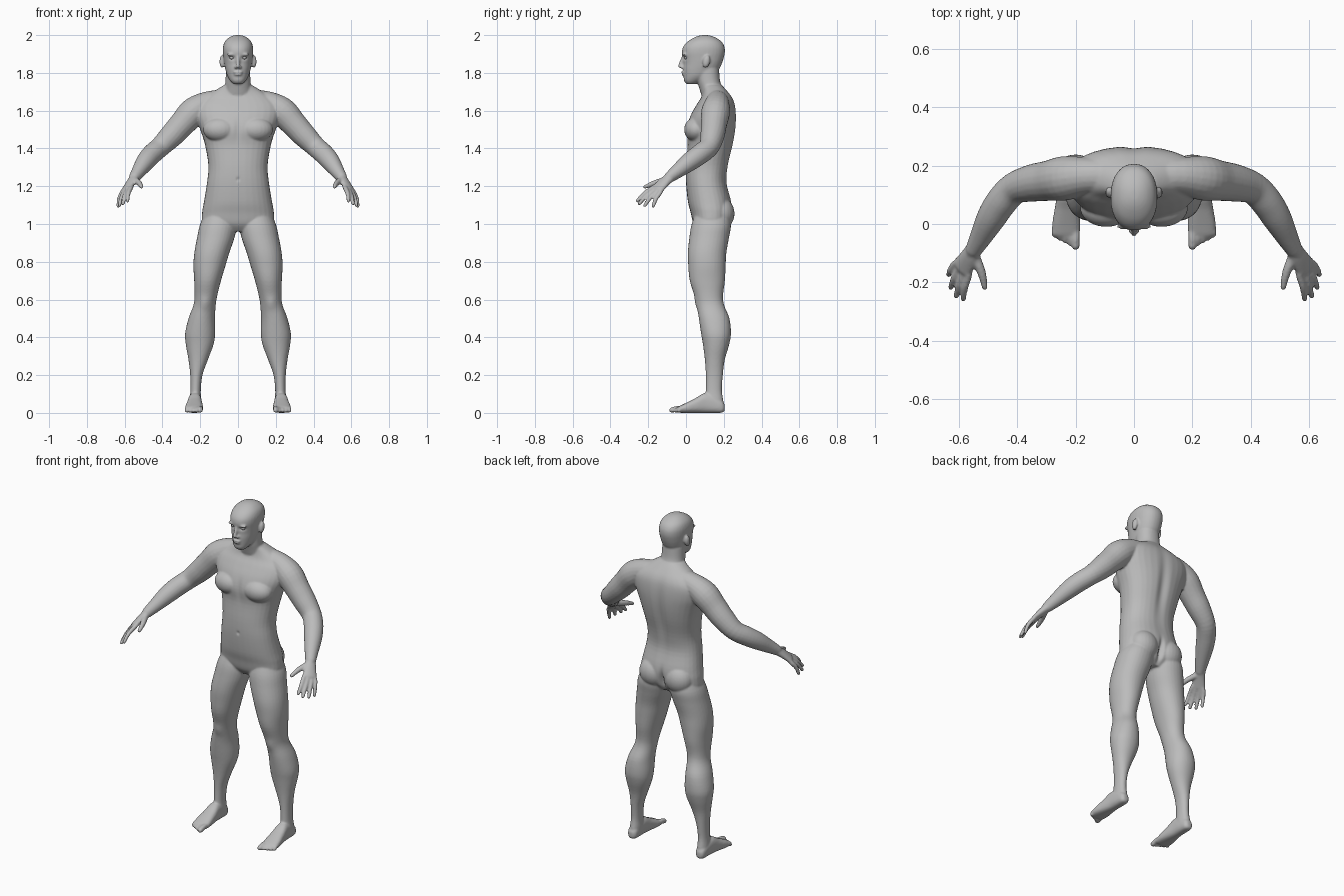
import bpy, bmesh, math
from mathutils import Vector, Matrix

skin = bpy.data.materials.new("grey_skin")
skin.diffuse_color = (0.5, 0.5, 0.5, 1)
bm = bmesh.new()
SEG = 32


def refine(rows, n=4):
    """Catmull-Rom interpolation of number rows."""
    out = []
    for i in range(len(rows) - 1):
        p0, p1 = rows[max(i - 1, 0)], rows[i]
        p2, p3 = rows[i + 1], rows[min(i + 2, len(rows) - 1)]
        for k in range(n):
            t = k / n
            out.append([0.5 * (2 * b + (c - a) * t + (2 * a - 5 * b + 4 * c - d) * t * t
                               + (3 * b - a - 3 * c + d) * t ** 3)
                        for a, b, c, d in zip(p0, p1, p2, p3)])
    out.append(list(rows[-1]))
    return out


def loft(rings, mirror):
    for s in ((1, -1) if mirror else (1,)):
        vs = [[bm.verts.new((p[0] * s, p[1], p[2])) for p in r] for r in rings]
        for a, b in zip(vs, vs[1:]):
            for i in range(len(a)):
                j = (i + 1) % len(a)
                bm.faces.new((a[i], a[j], b[j], b[i]))
        bm.faces.new(vs[0][::-1])
        bm.faces.new(vs[-1])


def stack(rows, power=2.2, axis="z", mirror=False):
    """Superellipse sections: (position, x0, x1, other0, other1)."""
    rings = []
    for h, x0, x1, w0, w1 in refine(rows):
        ring = []
        for i in range(SEG):
            a = 2 * math.pi * i / SEG
            c, s = math.cos(a), math.sin(a)
            x = (x0 + x1) / 2 + (x1 - x0) / 2 * math.copysign(abs(c) ** (2 / power), c)
            w = (w0 + w1) / 2 + (w1 - w0) / 2 * math.copysign(abs(s) ** (2 / power), s)
            ring.append((x, w, h) if axis == "z" else (x, h, w))
        rings.append(ring)
    loft(rings, mirror)


def limb(rows, side=(0, 0, 1), mirror=True):
    """Tube along (x, y, z, half width, half depth) with a rounded tip."""
    rows = refine([r if len(r) == 5 else (*r, r[3]) for r in rows])
    end = Vector(rows[-1][:3])
    d = (end - Vector(rows[-2][:3])).normalized()
    a, b = rows[-1][3:]
    rows.append([*(end + d * b * 0.6), a * 0.75, b * 0.75])
    rows.append([*(end + d * b * 0.9), a * 0.35, b * 0.35])
    pts = [Vector(r[:3]) for r in rows]
    rings = []
    for i, r in enumerate(rows):
        t = (pts[min(i + 1, len(pts) - 1)] - pts[max(i - 1, 0)]).normalized()
        u = Vector(side)
        u = (u - t * u.dot(t)).normalized()
        v = t.cross(u)
        rings.append([pts[i] + u * r[3] * math.cos(k * math.pi / 10) + v * r[4] * math.sin(k * math.pi / 10)
                      for k in range(20)])
    loft(rings, mirror)


def blob(c, r, target=None, tilt=0.0):
    """Mirrored pair of ellipsoids (one if on the centre line)."""
    for s in ((1, -1) if c[0] else (1,)):
        m = Matrix.Translation((c[0] * s, c[1], c[2])) @ Matrix.Rotation(tilt, 4, "X") @ Matrix.Diagonal((*r, 1))
        bmesh.ops.create_uvsphere(target or bm, u_segments=24, v_segments=16, radius=1, matrix=m)


def centred(rows):
    return [(z, -w, w, f, b) for z, w, f, b in rows]


# torso
stack(centred([(0.96, .11, .07, .19), (1.0, .185, .04, .225), (1.06, .19, .025, .242), (1.12, .18, .01, .24),
               (1.22, .164, 0, .216), (1.31, .157, 0, .224), (1.42, .175, .008, .25), (1.50, .2, .002, .263),
               (1.57, .225, .022, .266), (1.63, .225, .055, .26), (1.67, .185, .08, .245),
               (1.705, .125, .088, .218), (1.735, .075, .085, .19)]), 2.3)
blob((.095, .055, 1.5), (.09, .065, .065))      # chest muscles
blob((.085, .185, 1.055), (.085, .072, .085))   # buttocks
# neck
stack(centred([(1.67, .075, .085, .2), (1.72, .07, .07, .192), (1.76, .066, .058, .18), (1.82, .064, .05, .175)]))
# head
stack(centred([(1.741, .024, .004, .05), (1.757, .04, -.01, .085), (1.785, .057, -.013, .14),
               (1.82, .067, -.016, .175), (1.85, .073, -.014, .19), (1.88, .077, -.018, .2),
               (1.91, .08, -.022, .206), (1.94, .079, -.014, .203), (1.967, .069, .01, .187),
               (1.987, .048, .043, .157), (1.997, .026, .07, .13), (2.0, .01, .09, .11)]), 2.2)
# nose, brows, lips and ears
limb([(0, -.014, 1.888, .008), (0, -.025, 1.858, .009), (0, -.032, 1.836, .011)], (1, 0, 0), False)
blob((.011, -.02, 1.83), (.009, .012, .008))
blob((.032, -.008, 1.897), (.028, .012, .008))
blob((0, -.014, 1.803), (.024, .012, .006))
blob((0, -.013, 1.791), (.021, .012, .006))
blob((.084, .108, 1.86), (.014, .019, .034), tilt=-0.2)

# legs
stack([(1.08, .03, .16, .06, .22), (1.0, .008, .2, .03, .238), (.93, .018, .216, .018, .228),
       (.85, .045, .231, .01, .214), (.78, .066, .236, .012, .21), (.70, .09, .232, .02, .206),
       (.62, .11, .23, .045, .196), (.57, .118, .236, .058, .202), (.50, .122, .262, .068, .23),
       (.42, .121, .28, .08, .238), (.36, .13, .276, .09, .228), (.28, .16, .262, .1, .205),
       (.20, .188, .253, .105, .195), (.12, .197, .252, .105, .19), (.06, .195, .257, .1, .198),
       (.015, .2, .255, .11, .195)], 2.1, mirror=True)
# feet
stack([(.205, .215, .242, .012, .045), (.19, .2, .255, .001, .065), (.15, .195, .26, 0, .09),
       (.1, .193, .264, 0, .105), (.05, .188, .272, 0, .078), (0, .184, .28, 0, .053),
       (-.035, .187, .277, .001, .036), (-.045, .195, .265, .005, .028)], 2.6, "y", True)
for i in range(5):
    x, tip, r = .2 + i * .0178, -.076 + i * .0095, .0145 if i == 0 else .0105
    limb([(x, -.01, .024, r), (x, (tip - .02) / 2, .022, r), (x, tip, r, r)])

# arms from the collar to the wrist
limb([(.05, .165, 1.66, .055), (.16, .165, 1.638, .064), (.235, .157, 1.594, .076), (.295, .148, 1.53, .069),
      (.35, .14, 1.47, .064), (.41, .122, 1.41, .055), (.455, .075, 1.37, .054), (.49, .02, 1.33, .05),
      (.525, -.045, 1.28, .038), (.55, -.09, 1.245, .029)])
# palms, fingers and thumbs
across = (.048, .04, -.025)
limb([(.545, -.08, 1.25, .028, .025), (.565, -.115, 1.222, .034, .021), (.59, -.152, 1.185, .04, .016)], across)
tips = [(.585, -.258, 1.122), (.609, -.248, 1.107), (.628, -.218, 1.098), (.635, -.174, 1.094)]
for i, tip in enumerate(tips):
    base = Vector((.567, -.176, 1.192)).lerp(Vector((.614, -.137, 1.166)), i / 3)
    root = base.lerp(Vector((.565, -.115, 1.222)), .4)
    mid = base.lerp(Vector(tip), .5) + Vector((.004, -.003, .005))
    limb([(*root, .012), (*base, .0125), (*mid, .0115), (*tip, .0095)], across)
limb([(.55, -.1, 1.235, .018), (.523, -.165, 1.217, .015), (.511, -.218, 1.196, .010)], across)

# fuse all parts into one smooth skin
bmesh.ops.recalc_face_normals(bm, faces=bm.faces)
mesh = bpy.data.meshes.new("body_parts")
bm.to_mesh(mesh)
bm.free()
body = bpy.data.objects.new("body", mesh)
bpy.context.collection.objects.link(body)
fuse = body.modifiers.new("fuse", "REMESH")
fuse.mode = "VOXEL"
fuse.voxel_size = 0.0056
soft = body.modifiers.new("soften", "SMOOTH")
soft.factor, soft.iterations = 0.5, 4
fused = bpy.data.meshes.new_from_object(body.evaluated_get(bpy.context.evaluated_depsgraph_get()))
body.modifiers.clear()
body.data = fused

# soft sculpting: (centre, spread, push), mirrored
dents = [((.033, -.016, 1.879), (.017, .03, .010), (0, .010, 0)),    # eye sockets
         ((0, -.02, 1.797), (.022, .02, .003), (0, .004, 0)),        # mouth
         ((0, .25, 1.42), (.028, .05, .2), (0, -.013, 0)),           # spine
         ((0, .24, 1.03), (.014, .06, .06), (0, -.025, 0)),          # buttock cleft
         ((0, 0, 1.236), (.008, .03, .010), (0, .006, 0)),           # navel
         ((0, 0, 1.5), (.016, .04, .06), (0, .006, 0)),              # breastbone
         ((.175, .055, .58), (.03, .04, .035), (0, -.007, 0))]       # kneecaps
for v in fused.vertices:
    move = Vector()
    for c, r, push in dents:
        d = sum(((q - a) / b) ** 2 for q, a, b in zip((abs(v.co.x), v.co.y, v.co.z), c, r))
        if d < 6:
            move += Vector(push) * math.exp(-d)
    v.co += move

# eyeballs
eye_bm = bmesh.new()
blob((.032, .004, 1.88), (.013, .013, .009), eye_bm)
eye_mesh = bpy.data.meshes.new("eyes")
eye_bm.to_mesh(eye_mesh)
eye_bm.free()
eyes = bpy.data.objects.new("eyes", eye_mesh)
bpy.context.collection.objects.link(eyes)

for ob in (body, eyes):
    ob.data.materials.clear()
    ob.data.materials.append(skin)
    for p in ob.data.polygons:
        p.use_smooth = True
        p.material_index = 0
